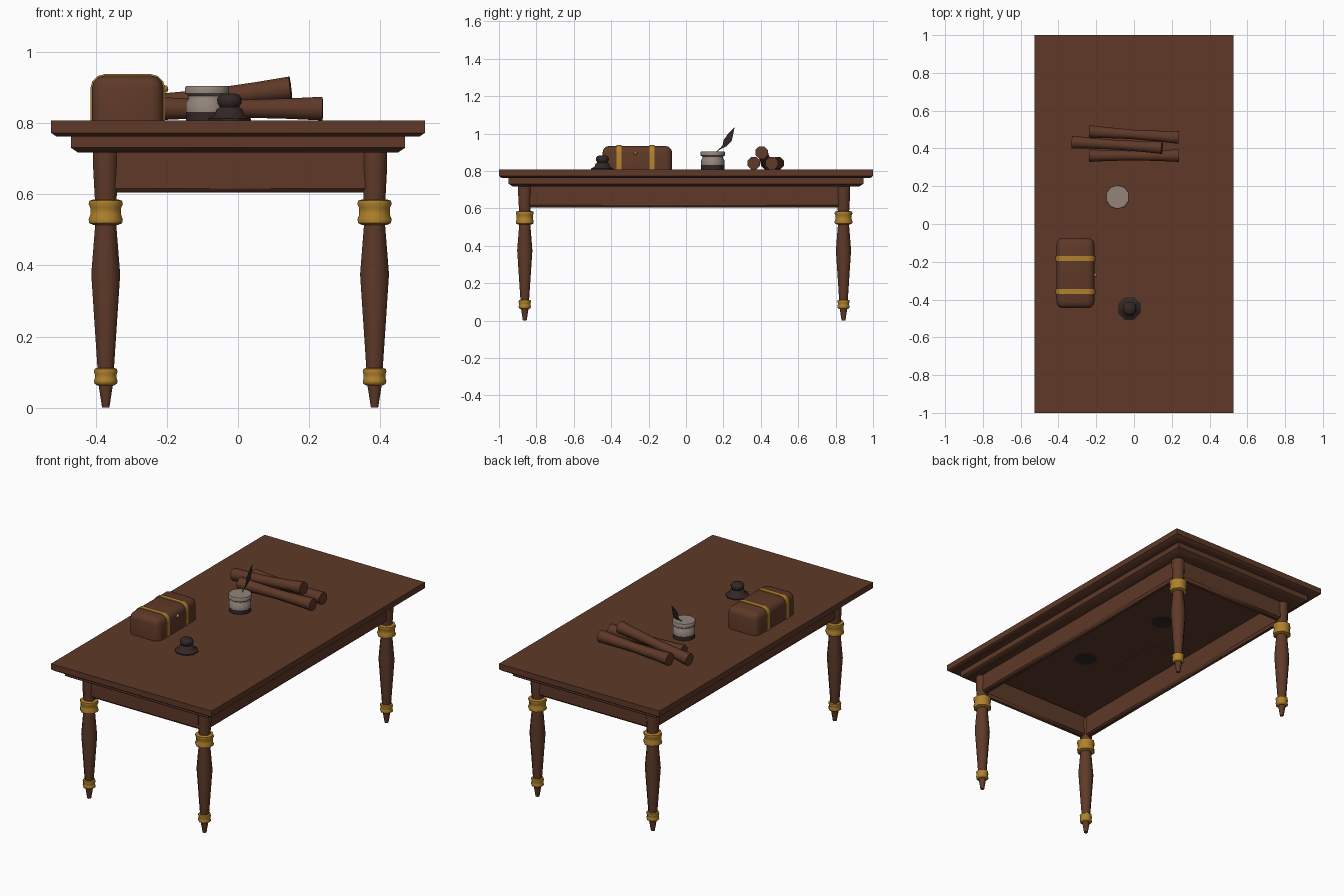
import bpy, bmesh, math
from mathutils import Vector, Matrix

if "Cube" in bpy.data.objects:
    bpy.data.objects.remove(bpy.data.objects["Cube"])


def srgb(r, g, b):
    return [((c / 255 + 0.055) / 1.055) ** 2.4 for c in (r, g, b)] + [1]


def material(name, rgb):
    m = bpy.data.materials.new(name)
    m.diffuse_color = srgb(*rgb)
    m.use_nodes = True
    m.node_tree.nodes["Principled BSDF"].inputs["Base Color"].default_value = m.diffuse_color
    return m


WOOD = material("brown_wood", (94, 57, 40))
GOLD = material("aged_gold", (176, 129, 44))
GREY = material("warm_grey", (146, 132, 122))
DARK = material("dark_iron", (51, 39, 37))


def finish(bm, name, mat, angle=40):
    me = bpy.data.meshes.new(name)
    bm.to_mesh(me)
    bm.free()
    me.materials.append(mat)
    me.shade_smooth()
    me.set_sharp_from_angle(angle=math.radians(angle))
    ob = bpy.data.objects.new(name, me)
    bpy.context.collection.objects.link(ob)
    return ob


def loft(bm, rings, bottom=True, top=True):
    """Join rings listed bottom to top, each counter-clockwise."""
    vs = [[bm.verts.new(p) for p in r] for r in rings]
    for a, b in zip(vs, vs[1:]):
        n = len(a)
        for i in range(n):
            j = (i + 1) % n
            bm.faces.new((a[i], a[j], b[j], b[i]))
    if bottom:
        bm.faces.new(vs[0][::-1])
    if top:
        bm.faces.new(vs[-1])


def lathe(name, profile, mat, sides=8, matrix=Matrix(), angle=40):
    bm = bmesh.new()
    step = math.tau / sides
    loft(bm, [[(r * math.cos((i + .5) * step), r * math.sin((i + .5) * step), z)
               for i in range(sides)] for r, z in profile])
    bm.transform(matrix)
    return finish(bm, name, mat, angle)


def box(name, lo, hi, mat, bevel=0.0, segments=1, skip_bottom=False):
    bm = bmesh.new()
    bmesh.ops.create_cube(bm, size=1)
    lo, hi = Vector(lo), Vector(hi)
    for v in bm.verts:
        v.co = [(a + b) / 2 + c * (b - a) for a, b, c in zip(lo, hi, v.co)]
    if bevel:
        edges = [e for e in bm.edges
                 if not (skip_bottom and all(v.co.z < lo.z + 1e-5 for v in e.verts))]
        bmesh.ops.bevel(bm, geom=edges, offset=bevel, segments=segments,
                        profile=0.5, affect='EDGES')
    return finish(bm, name, mat)


TOP = 0.807

# table top: moulded shell, hollow underneath
bm = bmesh.new()
steps = [(.39, .86, .717), (.449, .926, .717), (.470, .948, .731), (.470, .948, .762),
         (.510, .985, .762), (.526, 1.0, .773), (.526, 1.0, TOP)]
loft(bm, [[(-x, -y, z), (x, -y, z), (x, y, z), (-x, y, z)] for x, y, z in steps],
     bottom=False)
finish(bm, "table_top", WOOD)

# legs with two gold bands each
LEG_X, LEG_Y = (-.372, .384), (-.862, .842)
leg = [(.011, 0), (.022, .065), (.025, .11), (.044, .375), (.032, .515),
       (.033, .585), (.038, .67), (.038, .72)]
upper_band = [(.036, .513), (.050, .519), (.052, .530), (.047, .542),
              (.047, .562), (.052, .572), (.050, .582), (.036, .586)]
lower_band = [(.024, .062), (.034, .067), (.036, .075), (.033, .083),
              (.033, .093), (.036, .101), (.034, .109), (.024, .112)]
for ix, x in enumerate(LEG_X):
    for iy, y in enumerate(LEG_Y):
        tag = ("front", "back")[iy] + "_" + ("left", "right")[ix]
        m = Matrix.Translation((x, y, 0))
        lathe(tag + "_leg", leg, WOOD, 8, m, 50)
        lathe(tag + "_upper_band", upper_band, GOLD, 8, m, 50)
        lathe(tag + "_lower_band", lower_band, GOLD, 8, m, 50)

# apron boards between the legs
T = .02
for tag, x in zip(("left", "right"), LEG_X):
    box(tag + "_apron", (x - T, LEG_Y[0], .605), (x + T, LEG_Y[1], .74), WOOD, .012)
for tag, y in zip(("front", "back"), LEG_Y):
    box(tag + "_apron", (LEG_X[0], y - T, .605), (LEG_X[1], y + T, .74), WOOD, .012)

# small chest with rounded edges
X0, X1 = -.411, -.209
box("chest", (X0, -.446, TOP - .001), (X1, -.074, .934), WOOD, .036, 3, True)

# gold straps that follow the chest outline
r = .036
outline = [(X1 + .004, TOP)]
for cx, start in ((X1 - r, 0), (X0 + r, 90)):
    for k in range(4):
        a = math.radians(start + k * 30)
        outline.append((cx + (r + .004) * math.cos(a), .934 - r + (r + .004) * math.sin(a)))
outline.append((X0 - .004, TOP))
for tag, y in (("front", -.358), ("back", -.182)):
    bm = bmesh.new()
    # rings run front face to back face, so reverse to keep normals outward
    loft(bm, [[(x, y + s * .013, z) for x, z in outline] for s in (1, -1)])
    bmesh.ops.recalc_face_normals(bm, faces=bm.faces)
    finish(bm, tag + "_chest_strap", GOLD)

# clasp knob on the chest
bm = bmesh.new()
bmesh.ops.create_uvsphere(bm, u_segments=8, v_segments=6, radius=.011)
bm.transform(Matrix.Translation((X1 + .002, -.27, .896)))
finish(bm, "chest_clasp", GOLD)

# dark stamp with a round knob
lathe("stamp", [(.065, TOP - .001), (.065, .813), (.045, .823), (.040, .838), (.029, .845),
                (.036, .855), (.038, .868), (.030, .879), (.014, .884)],
      DARK, 8, Matrix.Translation((-.024, -.447, 0)), 45)

# ink jar: dark base, grey body and rim
m = Matrix.Translation((-.087, .143, 0))
lathe("jar_base", [(.063, TOP - .001), (.063, .831)], DARK, 10, m)
lathe("jar_body", [(.063, .831), (.063, .858), (.055, .867), (.055, .877),
                   (.065, .883), (.065, .900), (.062, .904)], GREY, 10, m, 50)

# quill: flat feather plate and pale stem, both upright in the y-z plane
def plate(name, pts, mat, x=-.087, t=.0005):
    bm = bmesh.new()
    loft(bm, [[(x + s * t, y, z) for y, z in pts] for s in (-1, 1)])
    bmesh.ops.recalc_face_normals(bm, faces=bm.faces)
    finish(bm, name, mat)


plate("quill_feather", [(.176, .912), (.215, .932), (.243, .958), (.250, .985),
                        (.260, 1.034), (.225, 1.000), (.202, .966), (.196, .940)], DARK)
plate("quill_stem", [(.150, .895), (.156, .893), (.186, .918), (.181, .922)], GREY)

# three rolled scrolls with flared ends
def scroll(name, a, b):
    a, b = Vector(a), Vector(b)
    d = b - a
    L = d.length
    prof = [(.036, 0), (.031, .2 * L), (.027, .5 * L), (.031, .8 * L), (.036, L)]
    mat = Matrix.Translation(a) @ d.to_track_quat('Z', 'Y').to_matrix().to_4x4()
    lathe(name, prof, WOOD, 8, mat, 50)


scroll("back_scroll", (-.237, .490, .841), (.237, .458, .841))
scroll("upper_scroll", (-.327, .434, .842), (.148, .404, .898))
scroll("front_scroll", (-.239, .362, .841), (.238, .362, .841))
